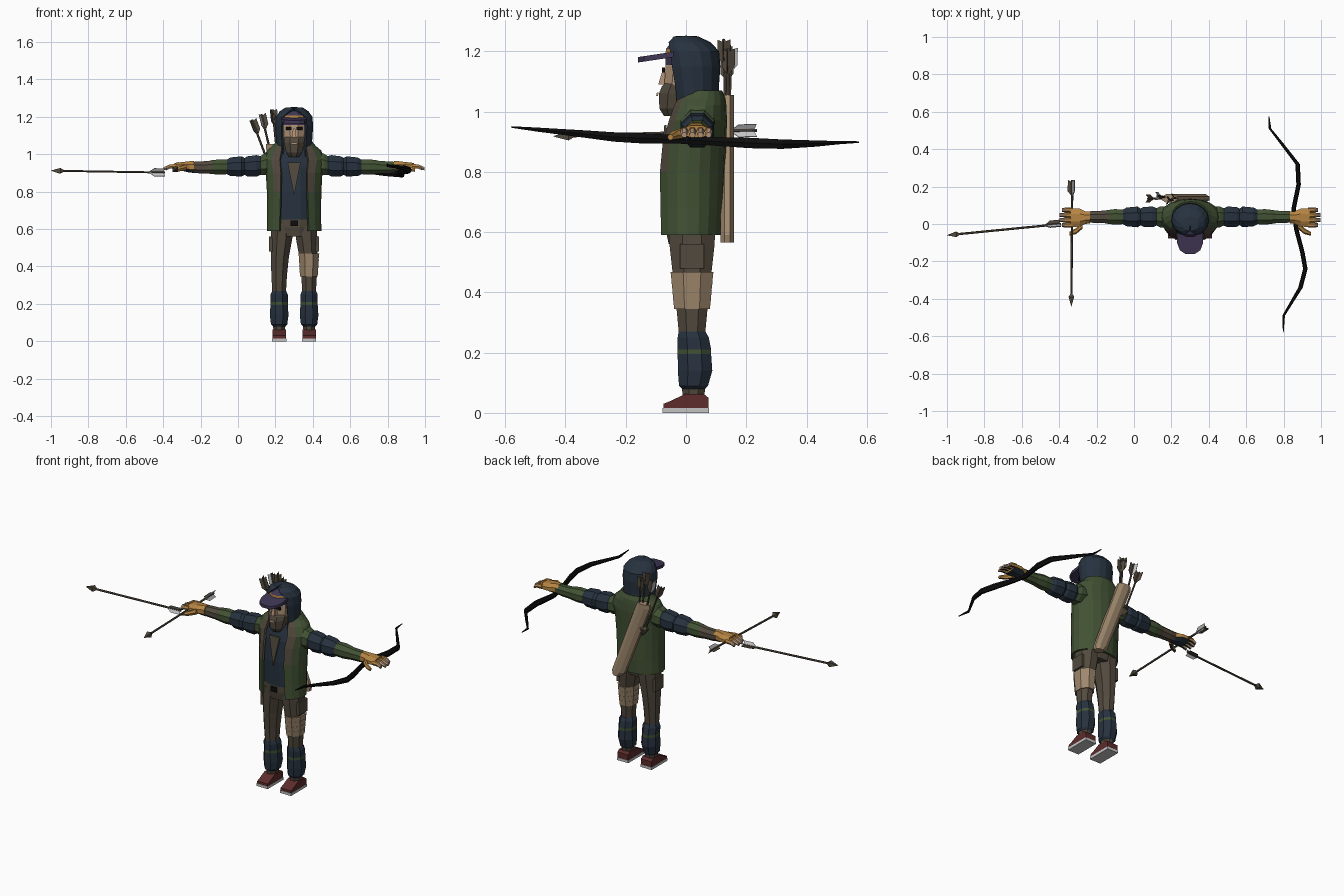
import bpy, bmesh, math
from mathutils import Vector

cube = bpy.data.objects.get("Cube")
if cube:
    bpy.data.objects.remove(cube, do_unlink=True)

COLOURS = {
    "navy cloth": (.020, .032, .050), "green cloth": (.055, .085, .035),
    "brown cloth": (.085, .068, .048), "tan canvas": (.35, .25, .155),
    "skin": (.42, .28, .18), "gold leather": (.46, .23, .055),
    "black": (.004, .004, .004), "dark red": (.11, .025, .025),
    "pale grey": (.55, .55, .55), "purple": (.050, .038, .090),
}
NAVY, GREEN, BROWN, TAN, SKIN, GOLD, BLACK, RED, GREY, PURPLE = range(len(COLOURS))
materials = []
for title, rgb in COLOURS.items():
    m = bpy.data.materials.new(title)
    m.use_nodes = True
    m.diffuse_color = (*rgb, 1)
    m.node_tree.nodes["Principled BSDF"].inputs["Base Color"].default_value = (*rgb, 1)
    m.node_tree.nodes["Principled BSDF"].inputs["Roughness"].default_value = .9
    materials.append(m)

X, Y, Z = Vector((1, 0, 0)), Vector((0, 1, 0)), Vector((0, 0, 1))
MID = .3  # body centre line


def finish(name, bm, thickness=0):
    bmesh.ops.recalc_face_normals(bm, faces=bm.faces)
    mesh = bpy.data.meshes.new(name)
    bm.to_mesh(mesh)
    bm.free()
    for m in materials:
        mesh.materials.append(m)
    obj = bpy.data.objects.new(name, mesh)
    bpy.context.collection.objects.link(obj)
    if thickness:
        mod = obj.modifiers.new("thickness", "SOLIDIFY")
        mod.thickness = thickness
    return obj


def loft(name, rings, n=8, u=X, v=Y, open_front=False, trim=None):
    """Rings are (centre, u radius, v radius, colour of the band above[, half gap])."""
    bm = bmesh.new()
    loops = []
    for c, ru, rv, _, *gap in rings:
        loop = []
        for k in range(n + 1 if open_front else n):
            if open_front:
                a = math.radians(-90 + gap[0] + k * (360 - 2 * gap[0]) / n)
            else:
                a = math.radians(-90 + 360 * (k + .5) / n)
            loop.append(bm.verts.new(Vector(c) + u * ru * math.cos(a) + v * rv * math.sin(a)))
        loops.append(loop)
    for i, (low, high) in enumerate(zip(loops, loops[1:])):
        for k in range(n):
            j = k + 1 if open_front else (k + 1) % n
            f = bm.faces.new((low[k], low[j], high[j], high[k]))
            f.material_index = rings[i][3]
            if trim is not None and k in (0, n - 1) and rings[i][0][2] > .7:
                f.material_index = trim
    if not open_front:
        bm.faces.new(loops[0]).material_index = rings[0][3]
        bm.faces.new(loops[-1]).material_index = rings[-2][3]
    return finish(name, bm, .012 if open_front else 0)


def prism(name, points, depth, colour):
    """Polygon pushed along a depth vector."""
    bm = bmesh.new()
    f = bm.faces.new([bm.verts.new(p) for p in points])
    new = bmesh.ops.extrude_face_region(bm, geom=[f])["geom"]
    bmesh.ops.translate(bm, vec=depth, verts=[g for g in new if isinstance(g, bmesh.types.BMVert)])
    for f in bm.faces:
        f.material_index = colour
    return finish(name, bm)


def arrow(name, tail, tip, fletch=BROWN):
    tail, tip = Vector(tail), Vector(tip)
    d = (tip - tail).normalized()
    u = d.cross(Z if abs(d.z) < .7 else Y).normalized()
    v = d.cross(u)
    loft(name + "_shaft", [(tail, .006, .006, BROWN), (tip - d * .05, .006, .006, BROWN)], 6, u, v)
    loft(name + "_head", [(tip - d * .07, .005, .005, BROWN), (tip - d * .05, .021, .021, BROWN),
                          (tip, .001, .001, BROWN)], 4, u, v)
    for k in range(3):
        a = math.tau * k / 3
        out = u * math.cos(a) + v * math.sin(a)
        base = tail + d * .01
        pts = [base, base + out * .024 - d * .01, base + out * .024 + d * .05, base + d * .08]
        prism(f"{name}_fletching_{k + 1}", pts, d.cross(out) * .003, fletch if k else BROWN)


# Legs, shin guards and shoes
LEG = [(.04, .08, .025, .030, .036, BROWN), (.08, .08, .025, .036, .042, NAVY),
       (.09, .08, .025, .047, .052, NAVY), (.14, .08, .03, .054, .062, NAVY),
       (.195, .08, .028, .050, .060, GREEN), (.21, .08, .028, .050, .060, NAVY),
       (.25, .08, .024, .050, .056, NAVY), (.27, .08, .02, .040, .048, BROWN),
       (.35, .08, .02, .045, .056, BROWN), (.45, .076, .02, .052, .068, BROWN),
       (.55, .067, .02, .062, .080, BROWN), (.62, .064, .02, .062, .085, BROWN)]
SHOE = [(-.075, .015), (-.075, .03), (-.05, .04), (-.005, .062), (.06, .062), (.075, .05), (.075, .015)]
for s, side in ((1, "left"), (-1, "right")):
    loft(side + "_leg", [((MID + s * dx, y, z), rx, ry, c) for z, dx, y, rx, ry, c in LEG], 8)
    left_edge = MID + s * .08 - .036
    prism(side + "_shoe", [(left_edge, y, z) for y, z in SHOE], X * .072, RED)
    prism(side + "_sole", [(left_edge - .002, y, z) for y, z in
                           ((-.078, 0), (-.078, .016), (.077, .016), (.077, 0))], X * .076, GREY)
    prism(side + "_trouser_pocket", [(MID + s * .115, y, z) for y, z in
                                     ((-.02, .48), (-.02, .56), (.06, .56), (.06, .48))], X * s * .018, BROWN)

# Bandage wound round the left thigh
for k in range(4):
    z = .345 + k * .03
    loft(f"thigh_bandage_{k + 1}", [((.379, .02, z), .05 + k * .002, .064 + k * .003, TAN),
                                    ((.379, .02, z + .033), .054 + k * .002, .068 + k * .003, TAN)], 8)

# Torso under the coat
loft("vest", [((MID, .015, z), rx, ry, c) for z, rx, ry, c in (
    (.56, .105, .075, BROWN), (.61, .125, .086, BROWN), (.65, .128, .088, NAVY),
    (.80, .130, .092, NAVY), (.93, .130, .082, NAVY), (1.0, .10, .060, NAVY),
    (1.04, .07, .04, NAVY))], 12)
prism("shirt_opening", [(.265, -.064, .955), (.335, -.064, .955), (.3, -.079, .78)], Y * -.008, BROWN)
prism("belt_buckle", [(.28, -.074, .615), (.32, -.074, .615), (.32, -.074, .645), (.28, -.074, .645)],
      Y * -.008, BLACK)

# Open coat with brown front facings
loft("coat", [((MID, y, z), rx, ry, GREEN, g) for z, y, rx, ry, g in (
    (.59, .01, .146, .110, 33), (.68, .012, .144, .114, 32), (.80, .014, .146, .116, 30),
    (.90, .022, .152, .112, 28), (.97, .034, .170, .102, 27), (1.02, .042, .145, .092, 28),
    (1.045, .046, .115, .085, 35), (1.07, .05, .095, .07, 40))], 16, open_front=True, trim=BROWN)

# Arms: padded upper sleeve, forearm, cuffs, gloves
for s, side in ((1, "left"), (-1, "right")):
    fore = GREEN if s > 0 else BROWN
    ARM = [(.10, .955, .062, .066, GREEN), (.16, .945, .060, .062, GREEN), (.18, .94, .050, .054, NAVY),
           (.20, .938, .060, .062, NAVY), (.25, .935, .057, .058, NAVY), (.265, .935, .048, .049, NAVY),
           (.28, .935, .060, .058, NAVY), (.34, .933, .054, .054, NAVY), (.36, .932, .042, .042, GREEN),
           (.40, .932, .045, .044, GREEN), (.44, .931, .040, .040, fore), (.46, .93, .036, .036, fore),
           (.52, .93, .034, .034, fore), (.56, .93, .030, .028, fore)]
    loft(side + "_sleeve", [((MID + s * dx, .038, z), ry, rz, c) for dx, z, ry, rz, c in ARM], 8, Y, Z)
    glove = [loft(side + "_glove", [((MID + s * dx, .034, z), ry, rz, GOLD) for dx, z, ry, rz in (
        (.535, .932, .034, .034), (.56, .932, .036, .033), (.59, .934, .052, .027),
        (.64, .934, .054, .021))], 8, Y, Z)]
    for k in range(4):
        y = -.006 + k * .027
        reach = .685 + (.012 if k in (1, 2) else 0)
        glove.append(loft(f"{side}_finger_{k + 1}", [
            ((MID + s * .63, y, .936), .014, .014, GOLD), ((MID + s * .665, y, .934), .013, .013, SKIN),
            ((MID + s * reach, y, .922), .010, .010, SKIN)], 6, Y, Z))
    glove.append(loft(side + "_thumb", [
        ((MID + s * .575, -.005, .93), .020, .018, GOLD), ((MID + s * .61, -.038, .922), .016, .015, GOLD),
        ((MID + s * .645, -.052, .915), .010, .010, GOLD)], 6, Y, Z))
    for part in glove:
        for f in part.data.polygons:
            if f.normal.z < -.6:
                f.material_index = NAVY

# Head, beard, cap
loft("head", [((MID, y, z), rx, ry, SKIN) for z, y, rx, ry in (
    (.98, .02, .045, .05), (1.04, 0, .055, .062), (1.09, -.005, .066, .070),
    (1.15, 0, .070, .072), (1.2, .005, .066, .068))], 10)
loft("beard", [((MID, y, z), rx, ry, BROWN) for z, y, rx, ry in (
    (.985, -.045, .028, .030), (1.01, -.045, .046, .047), (1.06, -.038, .058, .056),
    (1.085, -.03, .060, .054), (1.1, -.02, .056, .045))], 8)
prism("mouth", [(.28, -.093, 1.052), (.32, -.093, 1.052), (.313, -.091, 1.063), (.287, -.091, 1.063)],
      Y * -.006, SKIN)
loft("nose", [((MID, -.078, 1.09), .016, .02, SKIN), ((MID, -.07, 1.14), .008, .01, SKIN)], 4)
for s, side in ((1, "left"), (-1, "right")):
    prism(side + "_eye", [(MID + s * dx, -.07, z) for dx, z in
                          ((.014, 1.13), (.044, 1.13), (.044, 1.146), (.014, 1.146))], Y * -.009, BLACK)
loft("cap", [((MID, .005, z), r, r, c) for z, r, c in (
    (1.155, .076, PURPLE), (1.188, .076, GOLD), (1.208, .074, PURPLE), (1.225, .06, PURPLE),
    (1.235, .03, PURPLE))], 12)
prism("cap_brim", [(MID + dx, y, 1.178 + (y + .06) * .15) for dx, y in (
    (-.07, -.03), (-.07, -.10), (-.055, -.14), (-.025, -.160), (.025, -.160), (.055, -.14),
    (.07, -.10), (.07, -.03))], Z * .018, PURPLE)

# Hood open at the face
loft("hood", [((MID, y, z), rx, ry, NAVY, g) for z, y, rx, ry, g in (
    (.95, .025, .095, .088, 38), (1.02, .03, .092, .080, 42), (1.08, .026, .097, .083, 43),
    (1.15, .022, .102, .092, 42), (1.2, .02, .098, .090, 36), (1.23, .01, .078, .072, 20),
    (1.25, 0, .045, .040, 4), (1.252, 0, .001, .001, 2))], 12, open_front=True)

# Quiver slung across the back
loft("quiver", [((x, .137, z), w, .025, TAN) for x, z, w in (
    (.372, .565, .030), (.362, .59, .046), (.195, 1.03, .050), (.19, 1.055, .044))], 8)
for k, (x, y, z) in enumerate(((.075, .135, 1.185), (.125, .15, 1.215), (.185, .125, 1.24), (.21, .14, 1.21))):
    arrow(f"quiver_arrow_{k + 1}", (x, y, z), (.2 + k * .012, .137, .85), GREY if k == 1 else BROWN)

# Loose arrows at the right hand
arrow("held_arrow", (-.33, .235, .937), (-.335, -.44, .918), GREY)
arrow("pointing_arrow", (-.39, 0, .902), (-1, -.06, .912), GREY)

# Recurved bow at the left hand
loft("bow", [((x, y, z), w, h, BLACK) for x, y, z, w, h in (
    (.798, -.58, .949, .002, .003), (.8, -.49, .940, .007, .008), (.89, -.34, .926, .012, .014),
    (.916, -.24, .916, .012, .018), (.9, -.15, .912, .012, .020), (.868, -.03, .908, .012, .016),
    (.853, .08, .902, .012, .016), (.88, .21, .896, .012, .020), (.875, .32, .892, .012, .018),
    (.79, .43, .894, .010, .012), (.727, .51, .897, .007, .006), (.722, .575, .899, .002, .003))],
     6, X, Z)
